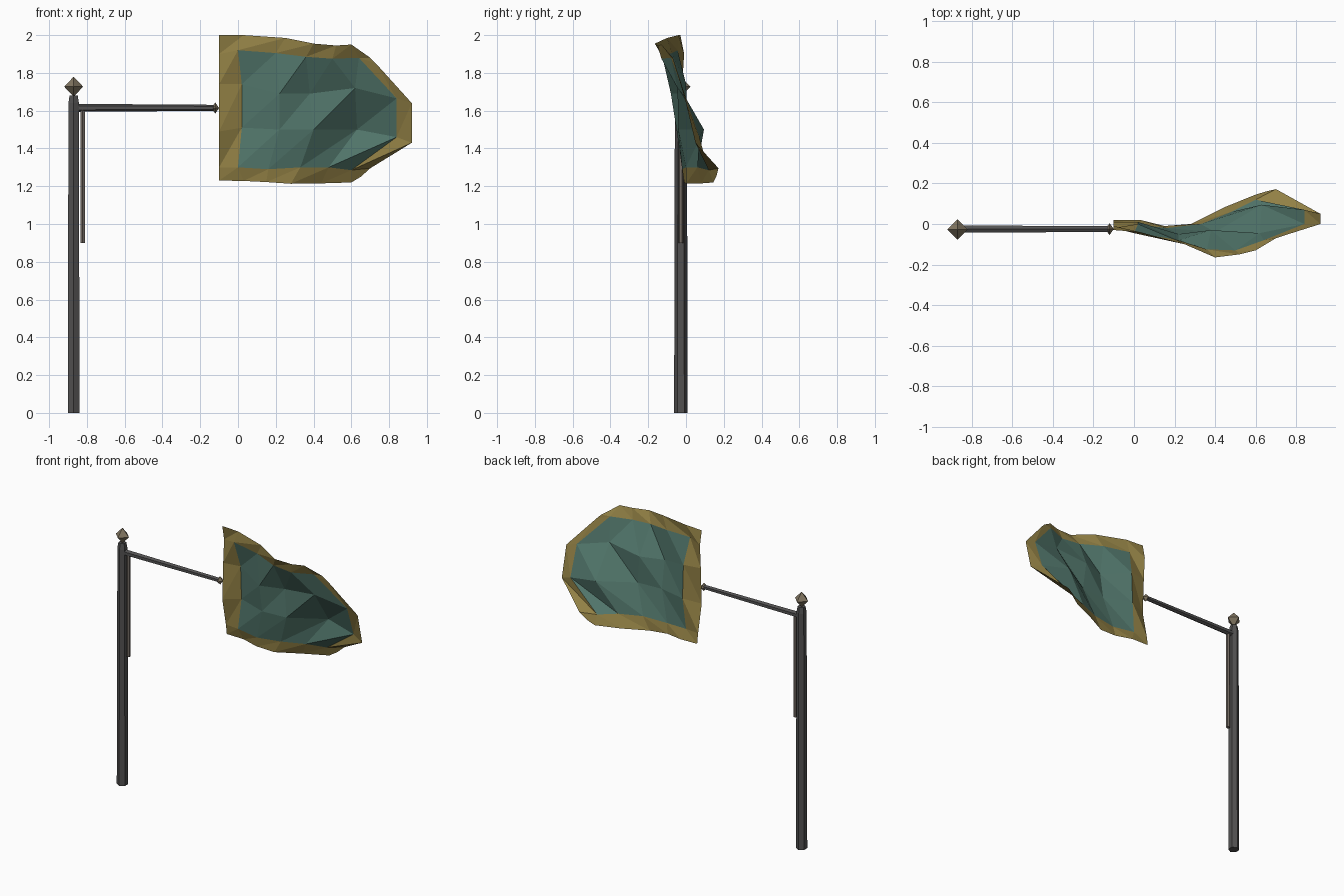
import bpy, bmesh, math
from mathutils import Vector

if "Cube" in bpy.data.objects:
    bpy.data.objects.remove(bpy.data.objects["Cube"])

CX, CY = -0.87, -0.027   # pole axis


def material(name, rgb):
    m = bpy.data.materials.new(name)
    m.diffuse_color = (*rgb, 1)
    m.use_nodes = True
    m.node_tree.nodes["Principled BSDF"].inputs["Base Color"].default_value = m.diffuse_color
    return m


iron = material("iron", (0.085, 0.083, 0.083))
bronze = material("bronze", (0.22, 0.18, 0.12))
rod_mat = material("rod", (0.17, 0.145, 0.125))
gold = material("gold_trim", (0.29, 0.22, 0.06))
teal = material("teal_cloth", (0.085, 0.185, 0.15))


def add_object(name, bm, mats):
    me = bpy.data.meshes.new(name)
    bm.to_mesh(me)
    bm.free()
    for m in mats:
        me.materials.append(m)
    ob = bpy.data.objects.new(name, me)
    bpy.context.collection.objects.link(ob)
    return ob


def lathe(name, profile, sides, origin, mat, axis=(0, 0, 1), turn=0.0):
    """Faceted solid from (radius, distance) pairs along an axis."""
    q = Vector((0, 0, 1)).rotation_difference(Vector(axis))
    bm = bmesh.new()
    rings = []
    for r, d in profile:
        count = sides if r > 0 else 1
        rings.append([bm.verts.new(Vector(origin) + q @ Vector((
            r * math.cos(turn + math.tau * i / sides),
            r * math.sin(turn + math.tau * i / sides), d))) for i in range(count)])
    for a, b in zip(rings, rings[1:]):
        for i in range(sides):
            j = (i + 1) % sides
            loop = [a[i % len(a)], a[j % len(a)], b[j % len(b)], b[i % len(b)]]
            bm.faces.new(list(dict.fromkeys(loop)))
    for ring in (rings[0], rings[-1]):
        if len(ring) > 2:
            bm.faces.new(ring)
    bmesh.ops.recalc_face_normals(bm, faces=bm.faces)
    return add_object(name, bm, [mat])


# Upright pole, with a shoulder below the finial
lathe("pole", [(0.036, 0), (0.034, 0.77), (0.032, 1.64), (0.025, 1.68)],
      6, (CX, CY, 0), iron, turn=math.pi / 6)
lathe("pole_finial", [(0, 0), (0.05, 0.053), (0, 0.106)], 4, (CX, CY, 1.674), bronze)

# Horizontal arm and its tip
lathe("arm", [(0.021, 0), (0.016, 0.74)], 6, (CX + 0.01, CY + 0.002, 1.615), iron, axis=(1, 0, 0))
lathe("arm_tip", [(0, 0), (0.029, 0.025), (0, 0.045)], 4, (-0.145, CY + 0.002, 1.614),
      bronze, axis=(1, 0, 0))

# Thin rod hanging beside the pole
lathe("hanging_rod", [(0.013, 0), (0.013, 0.71)], 6, (-0.822, CY, 0.9), rod_mat, turn=math.pi / 6)

# Waving cloth: rows from top to bottom, points (x, y, z) from hoist to fly
rows = [
    [(-.10, -.03, 2.0), (.03, -.04, 2.0), (.25, -.10, 1.985), (.40, -.165, 1.955),
     (.52, -.15, 1.945), (.60, -.13, 1.95), (.70, -.07, 1.88)],
    [(-.10, -.01, 1.90), (.00, -.045, 1.92), (.20, -.075, 1.905), (.36, -.125, 1.885),
     (.50, -.13, 1.875), (.64, -.08, 1.88), (.73, -.06, 1.85)],
    [(-.10, -.02, 1.74), (.02, .00, 1.74), (.22, -.08, 1.69), (.38, -.03, 1.69),
     (.62, -.045, 1.72), (.84, .00, 1.665), (.92, .00, 1.64)],
    [(-.10, -.03, 1.49), (.02, .01, 1.51), (.22, -.05, 1.50), (.40, -.04, 1.50),
     (.63, .095, 1.50), (.84, .07, 1.46), (.92, .05, 1.43)],
    [(-.10, .01, 1.30), (.00, .00, 1.30), (.16, -.02, 1.29), (.33, .00, 1.30),
     (.48, .06, 1.30), (.60, .12, 1.285), (.70, .172, 1.295)],
    [(-.10, .02, 1.23), (.03, .02, 1.228), (.15, -.01, 1.222), (.28, .00, 1.213),
     (.44, .08, 1.215), (.60, .145, 1.22), (.65, .16, 1.25)],
]
bm = bmesh.new()
grid = [[bm.verts.new(p) for p in row] for row in rows]
for r in range(5):
    for c in range(6):
        tl, tr = grid[r][c], grid[r][c + 1]
        bl, br = grid[r + 1][c], grid[r + 1][c + 1]
        inner = 0 < r < 4 and 0 < c < 5
        for tri in ((tl, bl, tr), (bl, br, tr)):   # folds run up toward the fly
            bm.faces.new(tri).material_index = int(inner)
add_object("flag_cloth", bm, [gold, teal])
